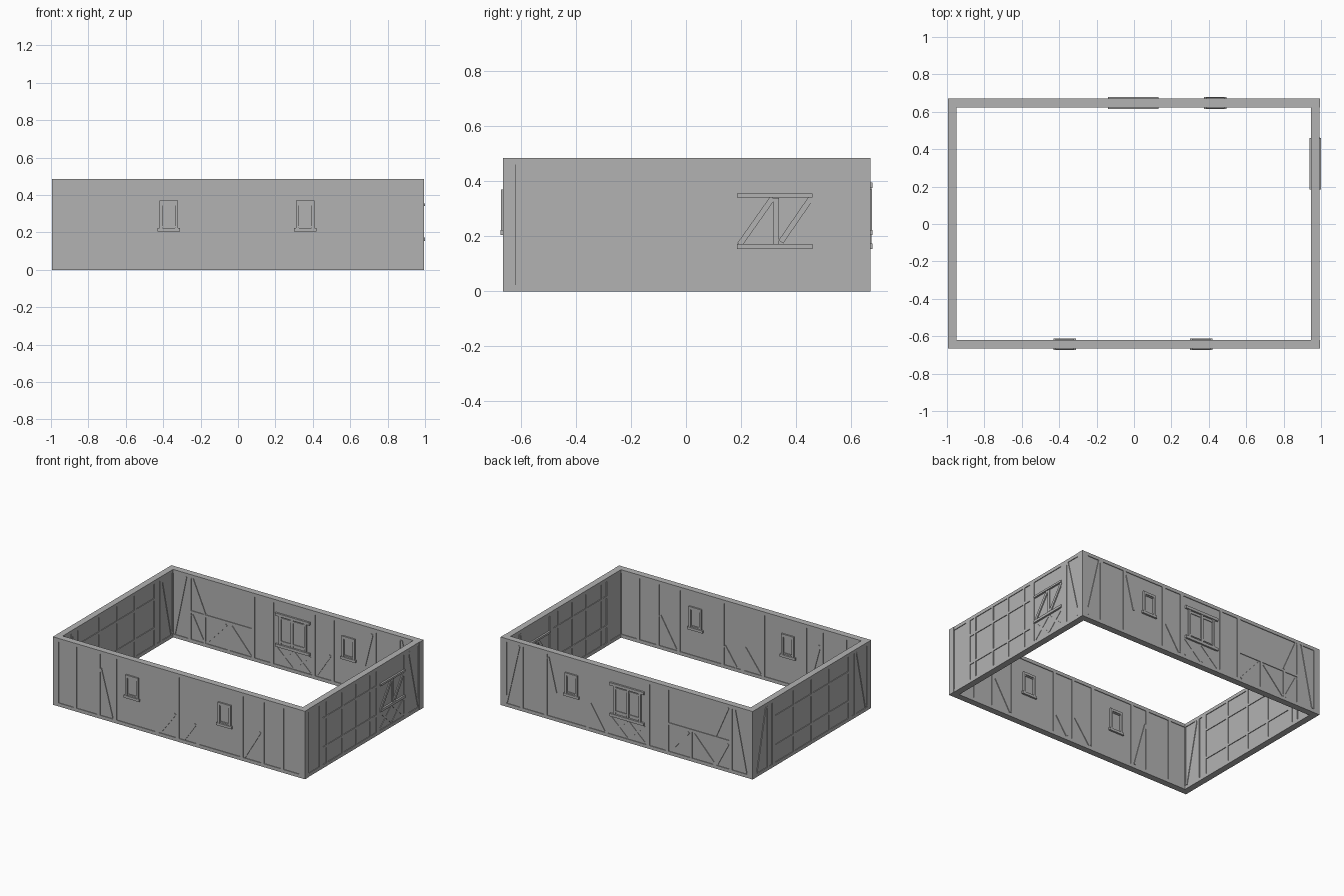
import bpy, bmesh, math
from mathutils import Matrix, Vector

cube = bpy.data.objects.get("Cube")
if cube:
    bpy.data.objects.remove(cube, do_unlink=True)

GREY = (0.45, 0.45, 0.45, 1)
stone = bpy.data.materials.new("plain grey")
stone.use_nodes = True
stone.diffuse_color = GREY
stone.node_tree.nodes["Principled BSDF"].inputs["Base Color"].default_value = GREY

HEIGHT = 0.485
BEAM = 0.046      # timber depth, showing on both faces of the wall
PANEL = 0.036     # infill depth
PROUD = 0.062     # window trim depth
EDGE = 0.024

# Each wall frame maps (along, outward, up) to the world
WALLS = {
    "front": Matrix.Translation((0, -0.643, 0)),
    "back": Matrix.Translation((0, 0.647, 0)),
    "right": Matrix.Translation((0.97, 0, 0)) @ Matrix.Rotation(math.pi / 2, 4, "Z"),
    "left": Matrix.Translation((-0.972, 0, 0)) @ Matrix.Rotation(math.pi / 2, 4, "Z"),
}


def bar(bm, a, b, width, depth):
    """Box running from a to b in the wall plane."""
    a, b = Vector((a[0], 0, a[1])), Vector((b[0], 0, b[1]))
    d = b - a
    turn = Matrix.Rotation(-math.atan2(d.z, d.x), 4, "Y")
    size = Matrix.Diagonal((d.length, depth, width, 1))
    bmesh.ops.create_cube(bm, size=1, matrix=Matrix.Translation((a + b) / 2) @ turn @ size)


def part(wall, name, bars, width, depth):
    bm = bmesh.new()
    for a, b in bars:
        bar(bm, a, b, width, depth)
    mesh = bpy.data.meshes.new(f"{wall}_{name}")
    bm.to_mesh(mesh)
    bm.free()
    mesh.materials.append(stone)
    obj = bpy.data.objects.new(f"{wall}_{name}", mesh)
    obj.matrix_world = WALLS[wall]
    bpy.context.collection.objects.link(obj)


def posts(wall, name, places, width=0.024, low=0.01, high=HEIGHT - 0.01, depth=BEAM):
    part(wall, name, [((u, low), (u, high)) for u in places], width, depth)


def rails(wall, name, heights, start, end, width=0.016, depth=BEAM):
    part(wall, name, [((start, z), (end, z)) for z in heights], width, depth)


def braces(wall, name, lines, width=0.016, depth=BEAM):
    part(wall, name, [((u, z), (v, w)) for u, z, v, w in lines], width, depth)


def small_window(wall, name, u):
    posts(wall, name + "_jambs", (u - 0.042, u + 0.042), 0.016, 0.22, 0.37, 0.058)
    rails(wall, name + "_head", (0.361,), u - 0.05, u + 0.05, 0.018, 0.058)
    rails(wall, name + "_sill", (0.214,), u - 0.06, u + 0.06, 0.018, PROUD)
    rails(wall, name + "_inner_frame", (0.231, 0.349), u - 0.034, u + 0.034, 0.008)


# Infill, plates and corner posts on every wall
for wall, half in (("front", 0.995), ("back", 0.995), ("right", 0.665), ("left", 0.665)):
    rails(wall, "infill", (HEIGHT / 2,), -half + 0.01, half - 0.01, HEIGHT - 0.01, PANEL)
    rails(wall, "plates", (EDGE / 2, HEIGHT - EDGE / 2), -half, half, EDGE)
    posts(wall, "corner_posts", (-half + 0.023, half - 0.023), 0.046, 0, HEIGHT)

# Front wall
posts("front", "posts", (-0.82, -0.635, -0.505, -0.175, -0.01, 0.145, 0.495, 0.66, 0.812))
braces("front", "braces", [(-0.62, 0.36, -0.53, 0.03), (-0.15, 0.03, -0.03, 0.19),
                           (0.04, 0.03, 0.13, 0.16), (0.515, 0.03, 0.64, 0.24)])
small_window("front", "window_a", -0.37)
small_window("front", "window_b", 0.36)

# Back wall
posts("back", "posts", (-0.82, -0.32, -0.17, 0.16, 0.31, 0.64, 0.83))
braces("back", "corner_braces", [(-0.85, 0.46, -0.94, 0.03), (-0.8, 0.46, -0.7, 0.23),
                                 (0.85, 0.46, 0.95, 0.03), (0.62, 0.44, 0.56, 0.2)])
rails("back", "mid_rail", (0.22,), -0.81, -0.33)
posts("back", "low_studs", (-0.7, -0.51), 0.016, 0.01, 0.22)
braces("back", "low_braces", [(-0.8, 0.2, -0.71, 0.03), (-0.69, 0.03, -0.53, 0.2),
                              (-0.49, 0.2, -0.34, 0.03), (0.18, 0.03, 0.29, 0.2)])
small_window("back", "small_window", 0.435)

# Wide back window with crossed braces below
rails("back", "wide_window_lintel", (0.385,), -0.14, 0.13, 0.02, PROUD)
rails("back", "wide_window_sill", (0.165,), -0.14, 0.13, 0.02, PROUD)
posts("back", "wide_window_jambs", (-0.105, -0.01, 0.095), 0.018, 0.17, 0.38, 0.054)
rails("back", "wide_window_frame", (0.195, 0.36), -0.1, 0.09, 0.012)
crosses = []
for u in (-0.14, 0):
    crosses += [(u, 0.03, u + 0.13, 0.15), (u, 0.15, u + 0.13, 0.03)]
braces("back", "window_crosses", crosses, 0.014, 0.042)

# Right wall grid
posts("right", "studs", (-0.41, -0.235, -0.08, 0.08), 0.018)
posts("right", "main_posts", (-0.48, 0.162, 0.475), 0.04)
rails("right", "rails", (0.142, 0.35), -0.47, 0.145, 0.017)
posts("right", "edge_post", (0.497,), 0.024)
braces("right", "corner_brace", [(0.515, 0.46, 0.62, 0.03)])

# Right window with slanted bars and crosses below
rails("right", "window_lintel", (0.348,), 0.185, 0.46, 0.014, PROUD)
rails("right", "window_sill", (0.164,), 0.185, 0.46, 0.018, PROUD)
braces("right", "window_bars", [(0.195, 0.17, 0.315, 0.34), (0.328, 0.17, 0.328, 0.34),
                                (0.345, 0.18, 0.455, 0.34)], 0.02, 0.05)
crosses = []
for u in (0.19, 0.325):
    crosses += [(u, 0.03, u + 0.13, 0.15), (u, 0.15, u + 0.13, 0.03)]
braces("right", "window_crosses", crosses, 0.014, 0.042)

# Left wall grid with braced ends
posts("left", "studs", (-0.2, 0.0, 0.2), 0.018)
posts("left", "main_posts", (-0.43, 0.43), 0.036)
posts("left", "end_posts", (-0.49, 0.49), 0.024)
rails("left", "rails", (0.142, 0.35), -0.42, 0.42, 0.017)
braces("left", "corner_braces", [(-0.51, 0.46, -0.61, 0.03), (0.51, 0.46, 0.61, 0.03)])
